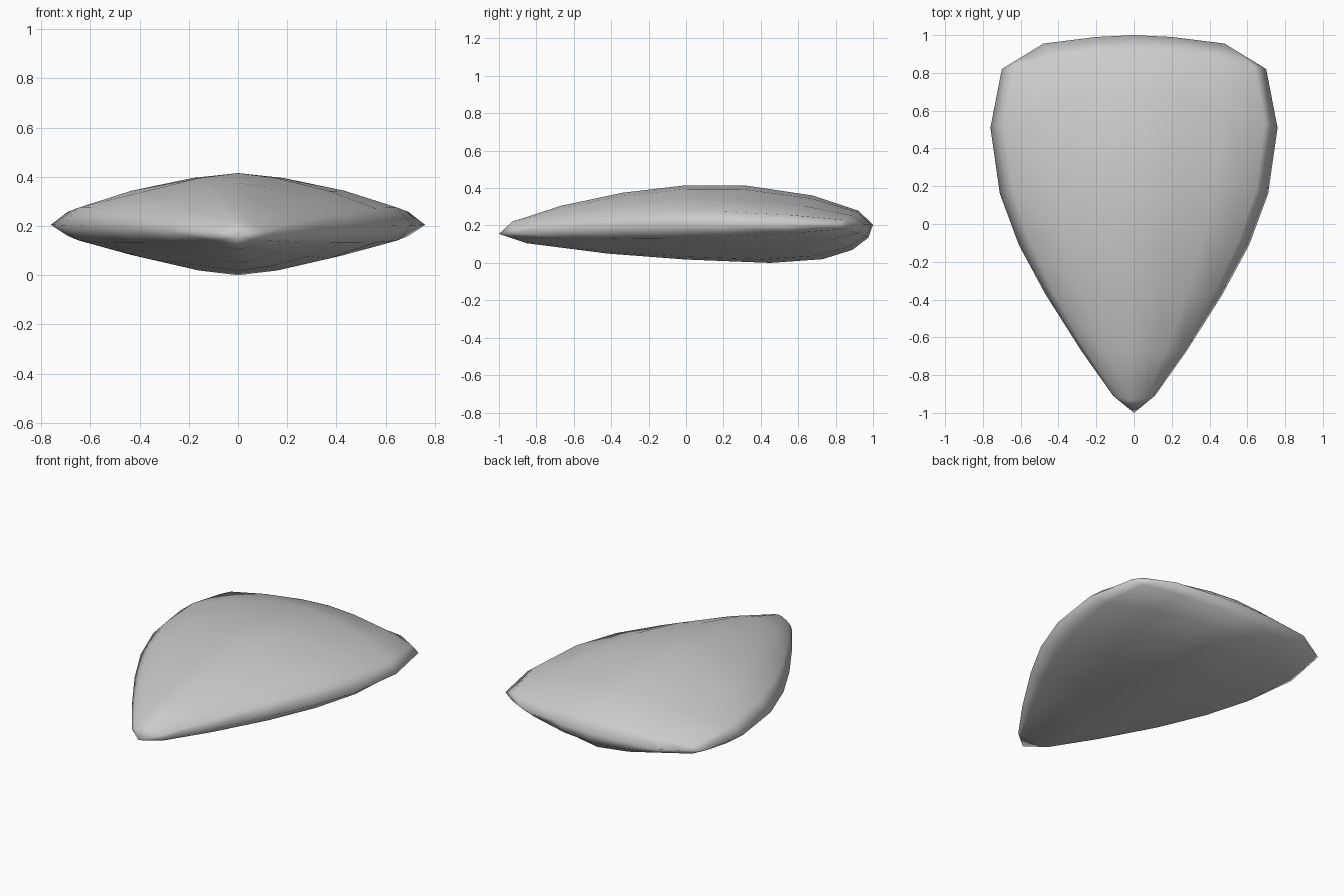
import bpy, bmesh

if "Cube" in bpy.data.objects:
    bpy.data.objects.remove(bpy.data.objects["Cube"])

# Cross rows from back to front: centre (y, z) above and below, rim (x, y, z)
TOP = [(0.92, 0.28), (0.68, 0.36), (0.31, 0.415), (0.0, 0.415),
       (-0.34, 0.375), (-0.67, 0.305), (-0.93, 0.22)]
BOTTOM = [(0.975, 0.135), (0.89, 0.07), (0.73, 0.02), (0.45, 0.0),
          (0.0, 0.018), (-0.42, 0.05), (-0.85, 0.105)]
RIM = [(0.70, 0.82, 0.205), (0.76, 0.51, 0.205), (0.71, 0.16, 0.203),
       (0.61, -0.11, 0.20), (0.47, -0.37, 0.19), (0.28, -0.67, 0.175),
       (0.11, -0.91, 0.16)]
BACK = [(0, 1), (0.2, 0.99), (0.48, 0.955), (0.59, 0.887), (0.645, 0.854)]
ACROSS = [(0, 1), (0.26, 0.905), (0.61, 0.66), (0.91, 0.34), (1, 0)]  # width, height
TIP = (0, -1, 0.155)

bm = bmesh.new()


def mirrored(half):
    """Half row (centre to right rim) turned into a full row."""
    return [(-x, y, z) for x, y, z in half[:0:-1]] + half


def add_shell(centres):
    rows = [mirrored([(x, y, 0.205) for x, y in BACK])]
    for (cy, cz), (rx, ry, rz) in zip(centres, RIM):
        rows.append(mirrored([(rx * t, cy + (ry - cy) * t * t, rz + (cz - rz) * f)
                              for t, f in ACROSS]))
    grid = [[bm.verts.new(p) for p in row] for row in rows]
    tip = bm.verts.new(TIP)
    for a, b in zip(grid, grid[1:]):
        for i in range(len(a) - 1):
            bm.faces.new((a[i], a[i + 1], b[i + 1], b[i]))
    for i in range(len(grid[-1]) - 1):
        bm.faces.new((grid[-1][i], grid[-1][i + 1], tip))


# Upper and lower shells welded along the rim
add_shell(TOP)
add_shell(BOTTOM)
bmesh.ops.remove_doubles(bm, verts=bm.verts, dist=0.0005)
bmesh.ops.recalc_face_normals(bm, faces=bm.faces)
for face in bm.faces:
    face.smooth = True

mesh = bpy.data.meshes.new("pebble_body")
bm.to_mesh(mesh)
bm.free()
body = bpy.data.objects.new("pebble_body", mesh)
bpy.context.collection.objects.link(body)
